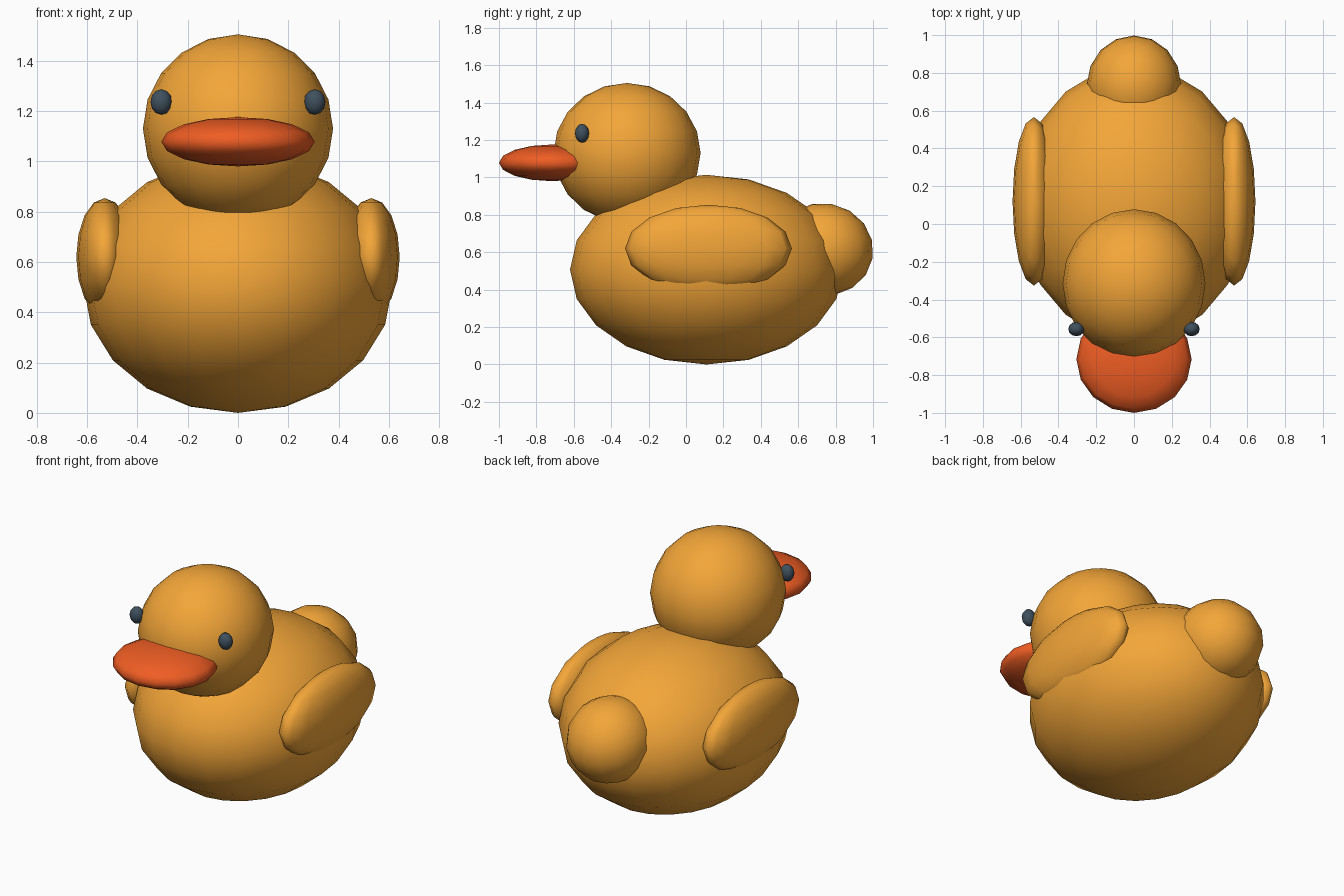
import bpy, math

if "Cube" in bpy.data.objects:
    bpy.data.objects.remove(bpy.data.objects["Cube"])


def material(name, rgb):
    m = bpy.data.materials.new(name)
    m.diffuse_color = (*rgb, 1)
    m.use_nodes = True
    m.node_tree.nodes["Principled BSDF"].inputs["Base Color"].default_value = m.diffuse_color
    return m


YELLOW = material("yellow", (0.90, 0.38, 0.04))
ORANGE = material("orange", (0.87, 0.11, 0.017))
DARK = material("dark", (0.05, 0.08, 0.11))


def ellipsoid(name, centre, radii, mat, segments=16, tilt=0):
    """Smooth-shaded UV sphere stretched to three radii, tilted about x."""
    bpy.ops.mesh.primitive_uv_sphere_add(
        segments=segments, ring_count=segments // 2, radius=1, location=centre)
    ob = bpy.context.object
    ob.name = name
    ob.scale = radii
    ob.rotation_euler = (math.radians(tilt), 0, 0)
    bpy.ops.object.transform_apply(location=False, rotation=True, scale=True)
    bpy.ops.object.shade_smooth()
    ob.data.materials.append(mat)
    return ob


# Body, head and tail
ellipsoid("body", (0, 0.11, 0.507), (0.615, 0.73, 0.507), YELLOW, 20)
ellipsoid("head", (0, -0.315, 1.13), (0.378, 0.393, 0.375), YELLOW, 20)
ellipsoid("tail", (0, 0.735, 0.615), (0.25, 0.267, 0.247), YELLOW, 16, -10)

# Flat wide beak
ellipsoid("beak", (0, -0.715, 1.078), (0.305, 0.285, 0.098), ORANGE, 16)

# Wings and eyes on both sides
for side, s in (("left", 1), ("right", -1)):
    ellipsoid("wing_" + side, (s * 0.53, 0.12, 0.62), (0.113, 0.446, 0.234), YELLOW, 16)
    ellipsoid("eye_" + side, (s * 0.305, -0.556, 1.236), (0.043, 0.038, 0.051), DARK, 12)
